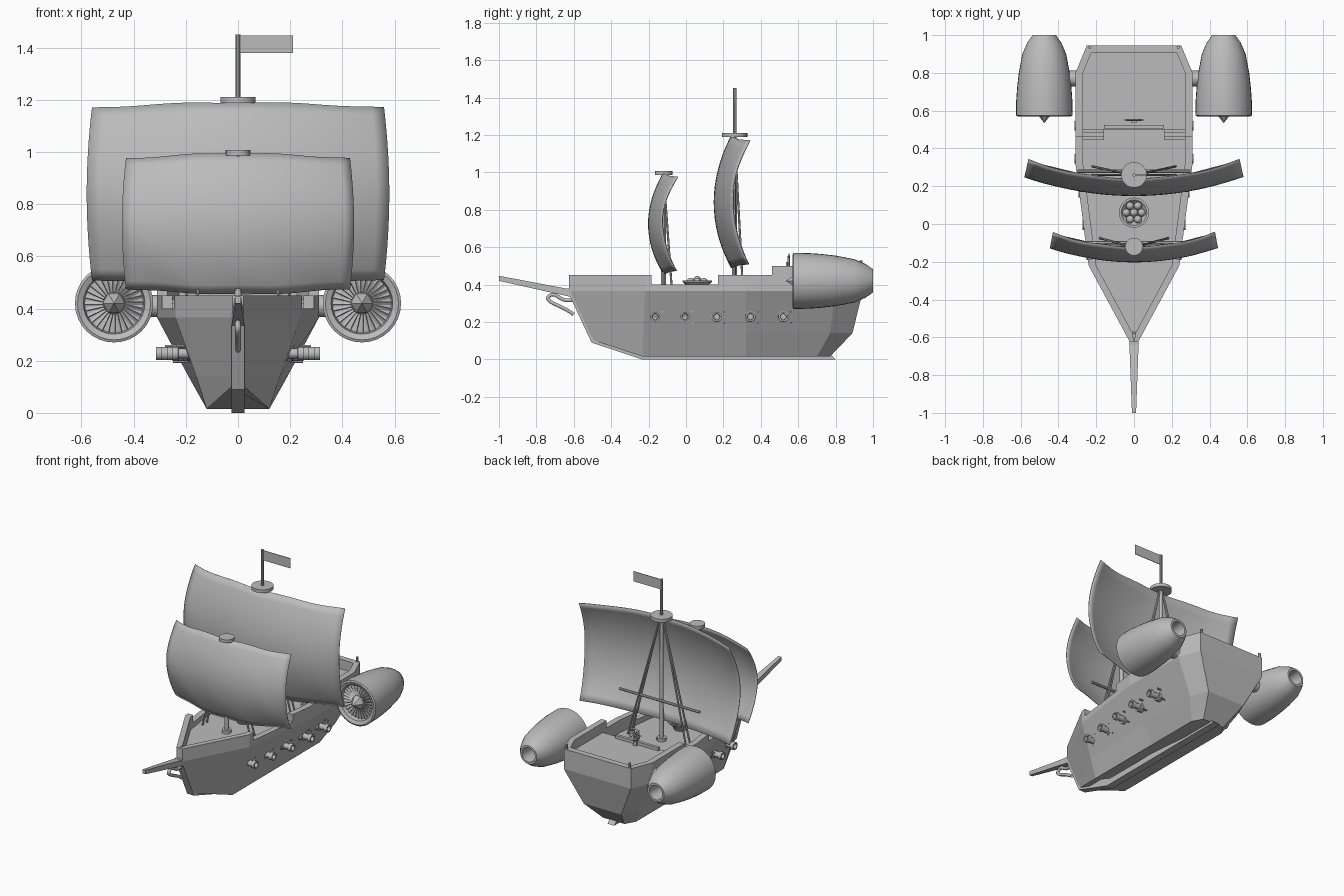
import bpy, bmesh, math
from math import sin, cos, pi, tau
from mathutils import Vector, Matrix

cube = bpy.data.objects.get("Cube")
if cube:
    bpy.data.objects.remove(cube)

grey = bpy.data.materials.new("plain_grey")
grey.use_nodes = True
grey.diffuse_color = (0.5, 0.5, 0.5, 1)
grey.node_tree.nodes["Principled BSDF"].inputs["Base Color"].default_value = (0.5, 0.5, 0.5, 1)


def finish(name, bm, smooth=None):
    bmesh.ops.recalc_face_normals(bm, faces=bm.faces)
    me = bpy.data.meshes.new(name)
    bm.to_mesh(me)
    bm.free()
    me.materials.append(grey)
    ob = bpy.data.objects.new(name, me)
    bpy.context.collection.objects.link(ob)
    if smooth:
        bpy.ops.object.select_all(action='DESELECT')
        ob.select_set(True)
        bpy.context.view_layer.objects.active = ob
        bpy.ops.object.shade_smooth_by_angle(angle=math.radians(smooth))
    return ob


def add_loft(bm, rings):
    """Skin equal-length closed rings and cap both ends."""
    vs = [[bm.verts.new(p) for p in r] for r in rings]
    n = len(vs[0])
    for a, b in zip(vs, vs[1:]):
        for i in range(n):
            bm.faces.new((a[i], a[(i + 1) % n], b[(i + 1) % n], b[i]))
    bm.faces.new(vs[0])
    bm.faces.new(vs[-1])


def loft(name, rings, smooth=None):
    bm = bmesh.new()
    add_loft(bm, rings)
    return finish(name, bm, smooth)


def lathe(name, start, axis, profile, n=16, smooth=35):
    """Turn (radius, distance) pairs about an axis."""
    rot = Vector(axis).to_track_quat('Z', 'Y')
    rings = [[Vector(start) + rot @ Vector((r * cos(tau * i / n), r * sin(tau * i / n), d))
              for i in range(n)] for r, d in profile]
    return loft(name, rings, smooth)


def rod(name, p, q, r, r2=None, n=8):
    d = Vector(q) - Vector(p)
    return lathe(name, p, d, [(r, 0), (r if r2 is None else r2, d.length)], n)


def box(name, x, y, z):
    return loft(name, [[(x[0], y[0], h), (x[1], y[0], h), (x[1], y[1], h), (x[0], y[1], h)] for h in z])


def mirrored_ring(half, z):
    """Outline from right-hand points running bow to stern."""
    pts = [(x, y, z) for x, y in half]
    return pts + [(-x, y, h) for x, y, h in reversed(pts)]


# Hull: faceted shell skinned between four outlines
plan = [(.022, -.625), (.24, -.22), (.31, .32), (.31, .80), (.25, .945)]
DECK = .365
keel_ring = mirrored_ring([(.025, -.49), (.12, -.23), (.12, .32), (.12, .70), (.08, .77)], .015)
keel_ring[0], keel_ring[-1] = (.025, -.49, .10), (-.025, -.49, .10)
bilge = mirrored_ring([(.025, -.515), (.16, -.228), (.19, .32), (.19, .77), (.14, .89)], .14)
loft("hull", [keel_ring, bilge, mirrored_ring(plan, DECK)])


def hull_x(y):
    for (xa, ya), (xb, yb) in zip(plan, plan[1:]):
        if y <= yb:
            return xa + (xb - xa) * (y - ya) / (yb - ya)
    return plan[-1][0]


# Keel beam running up the bow
keel = [(-.64, .38), (-.505, .09), (-.235, 0), (.80, 0), (.76, .04), (-.2, .04), (-.45, .13), (-.58, .38)]
loft("keel_beam", [[(x, y, z) for y, z in keel] for x in (-.025, .025)])


# Bulwarks in stepped heights
def bulwark(name, y0, y1, top):
    ys = [y0] + [y for y in (-.575, -.22, .32, .80) if y0 < y < y1] + [y1]
    for s in (1, -1):
        rings = []
        for y in ys:
            xo = hull_x(y)
            xi = max(xo - .04, 0)
            rings.append([(s * xo, y, DECK), (s * xo, y, top), (s * xi, y, top), (s * xi, y, DECK)])
        loft(name, rings)


bulwark("bow_bulwark", -.625, -.185, .45)
bulwark("waist_bulwark", -.185, .17, .40)
bulwark("main_bulwark", .17, .46, .45)
bulwark("stern_bulwark", .46, .945, .50)
box("transom_rail", (-.25, .25), (.905, .945), (DECK, .50))

# Raised stern deck, front lip and stairs
stern = [(.275, .50), (.275, .80), (.24, .92)]
loft("stern_deck", [mirrored_ring(stern, z) for z in (DECK, .435)])
box("stern_deck_lip", (-.16, .16), (.505, .525), (DECK, .455))
for s in (1, -1):
    for i in range(3):
        box("stair", sorted((s * .16, s * .27)), (.445 + i * .018, .50), (DECK, .383 + i * .018))
    rod("stern_post", (s * .235, .935, .49), (s * .235, .935, .53), .009)

# Steering wheel
bm = bmesh.new()
R, hub = .038, Vector((0, .55, .515))
rings = [[hub + Vector(((R + .006 * cos(b)) * cos(a), .006 * sin(b), (R + .006 * cos(b)) * sin(a)))
          for b in (0, pi / 2, pi, 3 * pi / 2)] for a in [tau * i / 20 for i in range(21)]]
add_loft(bm, rings)
finish("wheel_rim", bm, 60)
for i in range(4):
    d = Vector((cos(i * pi / 4), 0, sin(i * pi / 4))) * .052
    rod("wheel_spoke", hub - d, hub + d, .003, n=6)
box("wheel_stand", (-.012, .012), (.535, .545), (.43, .52))

# Bowsprit and curled bracket under it
loft("bowsprit", [[(-w, y, a), (w, y, a), (w, y, b), (-w, y, b)]
                  for w, y, a, b in ((.011, -1, .42, .447), (.025, -.62, .335, .375))])
curl = bpy.data.curves.new("bow_curl", 'CURVE')
curl.dimensions = '3D'
curl.bevel_depth = .011
curl.bevel_resolution = 1
sp = curl.splines.new('NURBS')
path = [(-.60, .24), (-.64, .27), (-.72, .30), (-.75, .33), (-.71, .355), (-.68, .33), (-.64, .31), (-.60, .32)]
sp.points.add(len(path) - 1)
for p, (y, z) in zip(sp.points, path):
    p.co = (0, y, z, 1)
sp.use_endpoint_u = True
curl.materials.append(grey)
bpy.context.collection.objects.link(bpy.data.objects.new("bow_curl", curl))


# Masts with shrouds, yard and top platform
def mast(name, y, top, disc, spread, yard_z):
    rod(name + "_mast", (0, y, DECK), (0, y, top), .014, .011, 12)
    rod(name + "_mast_foot", (0, y, DECK), (0, y, DECK + .02), .03, n=12)
    rod(name + "_platform", (0, y, top - .012), (0, y, top + .01), disc, n=24)
    rod(name + "_yard", (-spread - .08, y + .02, yard_z), (spread + .08, y + .02, yard_z), .009)
    for s in (1, -1):
        for dy in (0, .045):
            rod(name + "_shroud", (s * .01, y, top - .01), (s * spread, y + dy, DECK), .006, n=6)


mast("fore", -.12, .998, .047, .18, .60)
mast("main", .26, 1.2, .068, .22, .64)
rod("flag_pole", (0, .26, 1.2), (0, .26, 1.45), .009)
box("flag", (0, .21), (.258, .262), (1.38, 1.447))


# Billowing sails: bowed across the width and the height
def sail(name, half_w, zc, half_h, y_front, bow_u, bow_v):
    bm = bmesh.new()
    nu, nv = 24, 16
    grid = []
    for j in range(nv + 1):
        v = 2 * j / nv - 1
        row = []
        for i in range(nu + 1):
            u = 2 * i / nu - 1
            ripple = .004 * sin(9 * u + 5 * v) * (abs(v) ** 3 + abs(u) ** 3) / 2
            row.append(bm.verts.new((half_w * u * (1 - .035 * v * v),
                                     y_front + bow_u * u * u + bow_v * v * v + ripple,
                                     zc + v * (half_h - .022 * u * u) + ripple)))
        grid.append(row)
    for a, b in zip(grid, grid[1:]):
        for i in range(nu):
            bm.faces.new((a[i], a[i + 1], b[i + 1], b[i]))
    ob = finish(name, bm, 40)
    mod = ob.modifiers.new("thickness", 'SOLIDIFY')
    mod.thickness = .004


sail("main_sail", .58, .84, .35, .148, .10, .09)
sail("fore_sail", .445, .725, .27, -.203, .075, .08)

# Bowl of round shot on the waist deck
shot = (0, .06, DECK)
lathe("shot_bowl", shot, (0, 0, 1), [(.04, 0), (.05, .025), (.08, .05), (.08, .056), (.068, .056), (.045, .03)], 20)
for i in range(7):
    r = .041 if i else 0
    bm = bmesh.new()
    spot = Vector(shot) + Vector((r * cos(i * pi / 3), r * sin(i * pi / 3), .05 if i else .06))
    bmesh.ops.create_uvsphere(bm, u_segments=12, v_segments=8, radius=.021, matrix=Matrix.Translation(spot))
    finish("round_shot", bm, 60)

# Cannons along both sides
barrel = [(.02, 0), (.019, .10), (.026, .102), (.026, .125), (.017, .125), (.015, .07)]
for s in (1, -1):
    for y in (-.165, -.005, .165, .345, .52):
        x = hull_x(y) - .07
        lathe("cannon", (s * (x - .05), y, .228), (s, 0, 0), barrel, 14)
        rod("cannon_collar", (s * (x - .03), y, .228), (s * (x + .012), y, .228), .03, n=14)
        for dz in (-.03, .03):
            rod("port_ring", (s * (x - .02), y + .04, .225 + dz), (s * (x + .025 + dz / 2), y + .04, .225 + dz), .005, n=6)

# Side engines: pod, fan blades, spinner and strut
pod = [(.112, .61), (.118, .58), (.14, .57), (.15, .575), (.149, .65), (.144, .72), (.135, .80),
       (.116, .90), (.09, .96), (.062, 1), (.048, 1), (.04, .90)]
for s in (1, -1):
    c = Vector((s * .475, 0, .42))
    lathe("engine_pod", c, (0, 1, 0), pod, 32, 40)
    lathe("fan_spinner", c, (0, 1, 0), [(.045, .61), (.04, .585), (.001, .535)], 6, 5)
    bm = bmesh.new()
    for i in range(28):
        m = (Matrix.Translation(c + Vector((0, .604, 0))) @ Matrix.Rotation(tau * i / 28, 4, 'Y')
             @ Matrix.Translation((.077, 0, 0)) @ Matrix.Rotation(.6, 4, 'X') @ Matrix.Diagonal((.072, .004, .012, 1)))
        bmesh.ops.create_cube(bm, size=1, matrix=m)
    finish("fan_blades", bm)
    rod("engine_strut", (s * .28, .77, .41), (s * .38, .77, .41), .042, n=12)
